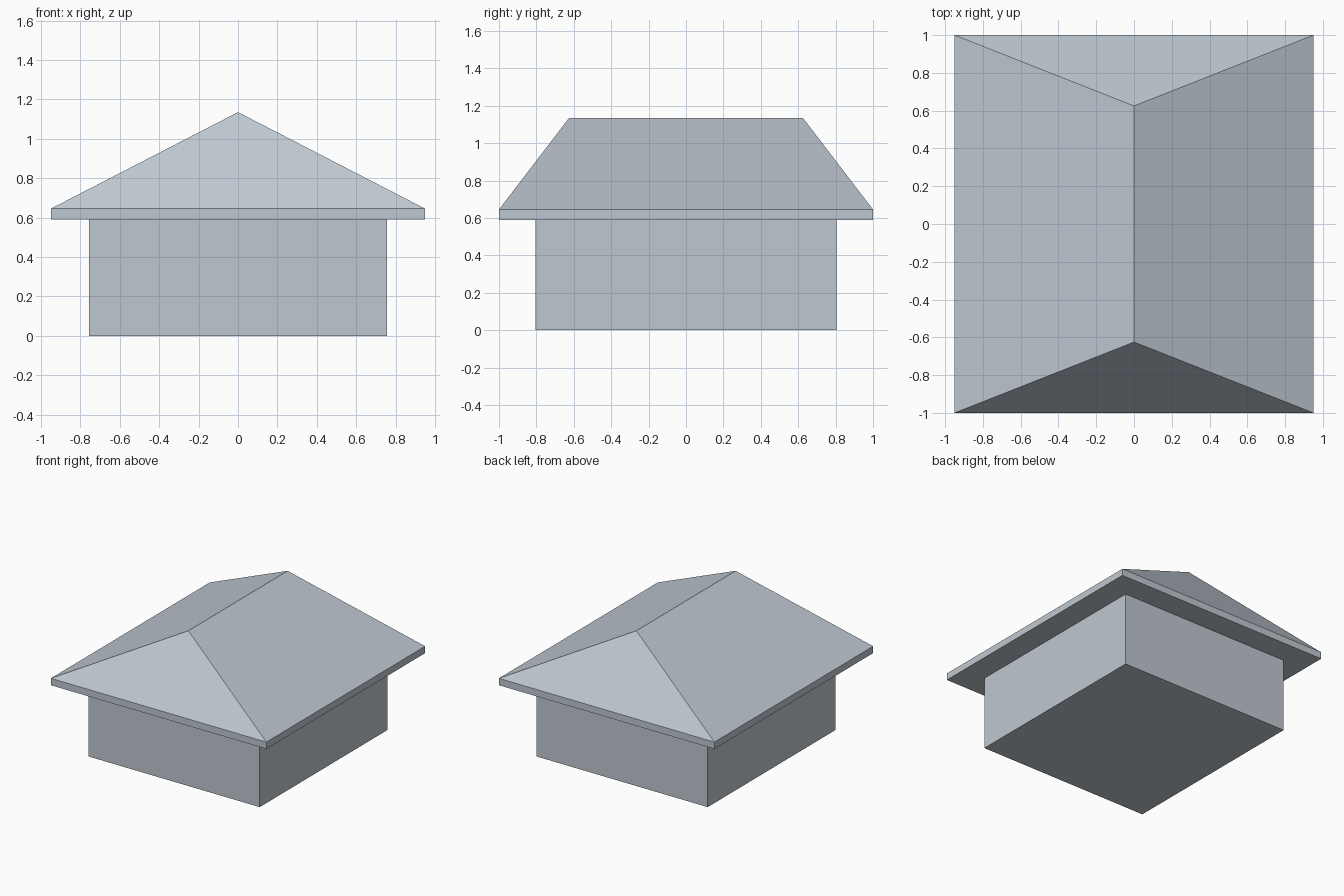
import bpy

if "Cube" in bpy.data.objects:
    bpy.data.objects.remove(bpy.data.objects["Cube"])

EAVE_X, EAVE_Y = 0.95, 1.0
EAVE_LOW, EAVE_TOP = 0.59, 0.645
RIDGE_Y, RIDGE_Z = 0.625, 1.135

grey = bpy.data.materials.new("pale blue grey")
grey.diffuse_color = (0.52, 0.58, 0.64, 1.0)
grey.use_nodes = True
grey.node_tree.nodes["Principled BSDF"].inputs["Base Color"].default_value = grey.diffuse_color


def add_mesh(name, verts, faces):
    mesh = bpy.data.meshes.new(name)
    mesh.from_pydata(verts, [], faces)
    mesh.materials.append(grey)
    mesh.update()
    obj = bpy.data.objects.new(name, mesh)
    bpy.context.collection.objects.link(obj)
    return obj


def ring(x, y, z):
    return [(-x, -y, z), (x, -y, z), (x, y, z), (-x, y, z)]


SIDES = [(i, (i + 1) % 4, (i + 1) % 4 + 4, i + 4) for i in range(4)]

# Walls: plain closed box
add_mesh("walls", ring(0.755, 0.805, 0) + ring(0.755, 0.805, EAVE_LOW),
         [(3, 2, 1, 0), (4, 5, 6, 7)] + SIDES)

# Hipped roof: eave band with sloped faces meeting at a ridge
ridge = [(0, -RIDGE_Y, RIDGE_Z), (0, RIDGE_Y, RIDGE_Z)]
slopes = [(4, 5, 8), (5, 6, 9, 8), (6, 7, 9), (7, 4, 8, 9)]
add_mesh("hip_roof",
         ring(EAVE_X, EAVE_Y, EAVE_LOW) + ring(EAVE_X, EAVE_Y, EAVE_TOP) + ridge,
         [(3, 2, 1, 0)] + SIDES + slopes)
